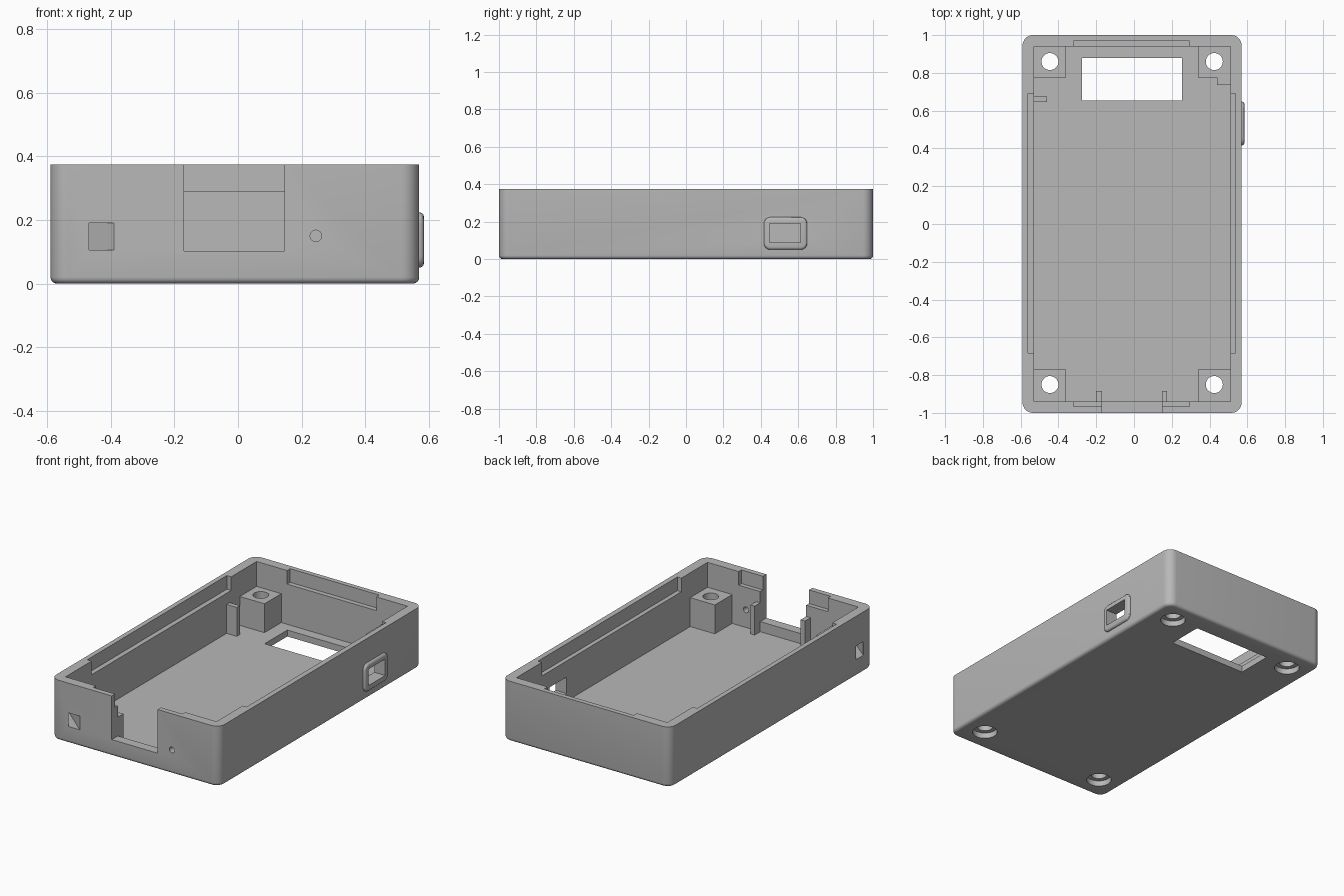
import bpy, bmesh, math
from mathutils import Vector

if "Cube" in bpy.data.objects:
    bpy.data.objects.remove(bpy.data.objects["Cube"], do_unlink=True)

grey = bpy.data.materials.new("plain grey")
grey.use_nodes = True
grey.diffuse_color = (0.48, 0.48, 0.48, 1)
grey.node_tree.nodes["Principled BSDF"].inputs["Base Color"].default_value = grey.diffuse_color


def finish(name, bm):
    bmesh.ops.recalc_face_normals(bm, faces=bm.faces)
    mesh = bpy.data.meshes.new(name)
    bm.to_mesh(mesh)
    bm.free()
    mesh.materials.append(grey)
    ob = bpy.data.objects.new(name, mesh)
    bpy.context.collection.objects.link(ob)
    return ob


def box_mesh(x, y, z):
    bm = bmesh.new()
    bmesh.ops.create_cube(bm, size=1)
    for v in bm.verts:
        v.co = Vector(r[0] if c < 0 else r[1] for c, r in zip(v.co, (x, y, z)))
    return bm


def box(name, x, y, z):
    return finish(name, box_mesh(x, y, z))


def cylinder(name, centre, radius, depth, axis="Z"):
    rot = (math.pi / 2, 0, 0) if axis == "Y" else (0, 0, 0)
    bpy.ops.mesh.primitive_cylinder_add(vertices=40, radius=radius, depth=depth,
                                        location=centre, rotation=rot)
    ob = bpy.context.object
    ob.name = name
    ob.data.materials.append(grey)
    return ob


def round_edges(bm, axis, radius, segments):
    edges = [e for e in bm.edges
             if abs((e.verts[0].co - e.verts[1].co).normalized()[axis]) > 0.99]
    bmesh.ops.bevel(bm, geom=edges, offset=radius, segments=segments,
                    profile=0.5, affect="EDGES")


def round_rim(bm, axis, level, radius, segments):
    edges = [e for e in bm.edges
             if all(abs(v.co[axis] - level) < 1e-4 for v in e.verts)]
    bmesh.ops.bevel(bm, geom=edges, offset=radius, segments=segments,
                    profile=0.5, affect="EDGES")


def cut(ob, cutters):
    bpy.context.view_layer.objects.active = ob
    for c in cutters:
        mod = ob.modifiers.new("cut", "BOOLEAN")
        mod.operation, mod.solver, mod.object = "DIFFERENCE", "EXACT", c
        bpy.ops.object.modifier_apply(modifier=mod.name)


FLOOR, TOP, POST_TOP, OVER = 0.04, 0.375, 0.22, 0.5
IN_X, IN_Y = (-0.53, 0.51), (-0.94, 0.94)

# Outer case with rounded corners and a softened bottom edge
bm = box_mesh((-0.59, 0.57), (-1, 1), (0, TOP))
round_edges(bm, 2, 0.055, 8)
round_rim(bm, 2, 0, 0.02, 4)
case = finish("case_shell", bm)

# Cavity, lid grooves, front notch, window and indicator hole
case_cutters = [
    box("cavity_cutter", IN_X, IN_Y, (FLOOR, OVER)),
    box("side_groove_cutter", (-0.56, 0.537), (-0.683, 0.69), (0.29, OVER)),
    box("end_groove_cutter", (-0.32, 0.295), (-0.967, 0.97), (0.29, OVER)),
    box("notch_cutter", (-0.17, 0.147), (-1.1, -0.9), (0.103, OVER)),
    box("window_cutter", (-0.275, 0.255), (0.655, 0.878), (-0.1, 0.1)),
    cylinder("indicator_cutter", (0.245, -0.97, 0.15), 0.018, 0.2, "Y"),
]
port_cutter = box("port_cutter", (0.45, 0.7), (0.447, 0.613), (0.088, 0.19))

# Diagonal strap tunnel through the front corner
bm = bmesh.new()
plan = [(-0.465, -1), (-0.39, -1), (-0.59, -0.83), (-0.59, -0.905)]
run = Vector((0.2, -0.17)) * 0.5
pts = [Vector(p) + run * s for p, s in zip(plan, (1, 1, -1, -1))]
face = bm.faces.new([bm.verts.new((p.x, p.y, 0.105)) for p in pts])
top = bmesh.ops.extrude_face_region(bm, geom=[face])["geom"]
bmesh.ops.translate(bm, vec=(0, 0, 0.085),
                    verts=[v for v in top if isinstance(v, bmesh.types.BMVert)])
strap_cutter = finish("strap_cutter", bm)

# Screw holes with counterbores underneath
screw_cutters = []
for x in (-0.445, 0.425):
    for y in (-0.85, 0.86):
        screw_cutters += [cylinder("screw_cutter", (x, y, 0.1), 0.045, 0.6),
                          cylinder("counterbore_cutter", (x, y, -0.03), 0.072, 0.13)]

cut(case, case_cutters + [port_cutter, strap_cutter] + screw_cutters)
parts = [case]

# Corner screw posts
for side, x in (("left", (0.34, IN_X[1])), ("right", (IN_X[0], -0.36))):
    for end, y in (("front", (IN_Y[0], -0.77)), ("back", (0.775, IN_Y[1]))):
        post = box(f"{end}_{side}_screw_post", x, y, (FLOOR, POST_TOP))
        cut(post, screw_cutters + [strap_cutter])
        parts.append(post)

# Small board ribs
ribs = {
    "notch_rib_right": ((-0.2, -0.17), (-0.94, -0.885)),
    "notch_rib_left": ((0.147, 0.175), (-0.94, -0.885)),
    "side_rib": ((-0.53, -0.46), (0.645, 0.675)),
    "post_step": ((0.44, 0.51), (0.737, 0.775)),
}
parts += [box(n, x, y, (FLOOR, POST_TOP)) for n, (x, y) in ribs.items()]

# Raised collar around the side port
bm = box_mesh((0.565, 0.585), (0.416, 0.648), (0.05, 0.224))
round_edges(bm, 0, 0.035, 6)
round_rim(bm, 0, 0.585, 0.014, 3)
collar = finish("port_collar", bm)
cut(collar, [port_cutter])
parts.append(collar)

# Remove the cutters and shade
for c in case_cutters + [port_cutter, strap_cutter] + screw_cutters:
    bpy.data.objects.remove(c, do_unlink=True)
bpy.ops.object.select_all(action="DESELECT")
for p in parts:
    p.select_set(True)
bpy.context.view_layer.objects.active = case
bpy.ops.object.shade_smooth_by_angle(angle=math.radians(30))
